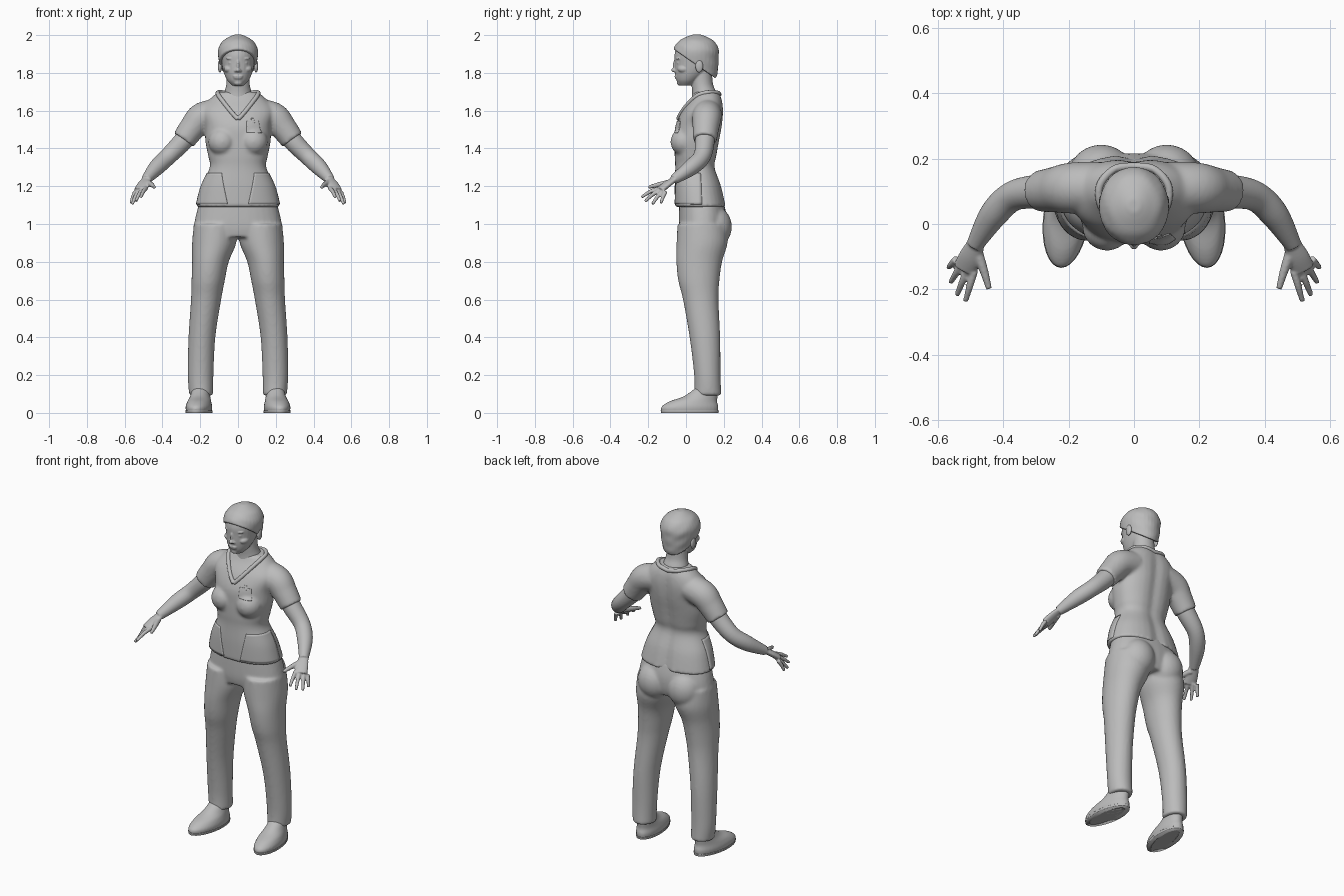
import bpy
import bmesh
import math
from mathutils import Vector, Matrix
from mathutils.bvhtree import BVHTree

default_cube = bpy.data.objects.get("Cube")
if default_cube:
    bpy.data.objects.remove(default_cube, do_unlink=True)

SIDES = 32
UP = Vector((0, 0, 1))

grey = bpy.data.materials.new("plain_grey")
grey.use_nodes = True
grey.diffuse_color = (0.5, 0.5, 0.5, 1)
grey.node_tree.nodes["Principled BSDF"].inputs["Base Color"].default_value = grey.diffuse_color


def spline(keys, steps=6):
    """Smoothly interpolate a list of equal-length tuples."""
    padded = [keys[0], *keys, keys[-1]]
    result = []
    for before, start, end, after in zip(padded, padded[1:], padded[2:], padded[3:]):
        for step in range(steps):
            t = step / steps
            result.append([b + t / 2 * (c - a + t * (2 * a - 5 * b + 4 * c - d + t * (3 * (b - c) + d - a)))
                           for a, b, c, d in zip(before, start, end, after)])
    result.append(list(keys[-1]))
    return result


def skin(bm, rings):
    """Bridge a list of point rings and cap both ends."""
    loops = [[bm.verts.new(point) for point in ring] for ring in rings]
    for lower, upper in zip(loops, loops[1:]):
        for i in range(SIDES):
            j = (i + 1) % SIDES
            bm.faces.new((lower[i], lower[j], upper[j], upper[i]))
    bm.faces.new(loops[0][::-1])
    bm.faces.new(loops[-1])


def rounded(value, power):
    return math.copysign(abs(value) ** power, value)


def stack(bm, keys, power=1.0, groove=0.0, toe_out=0.0):
    """Loft level ovals given as (z, centre x, centre y, radius x, radius y)."""
    rings = []
    for z, cx, cy, rx, ry in spline(keys):
        ring = []
        for i in range(SIDES):
            angle = math.tau * i / SIDES
            x = cx + rx * rounded(math.cos(angle), power)
            y = ry * rounded(math.sin(angle), power)
            if y > 0:
                y *= 1 - groove * math.exp(-(x / 0.035) ** 2)
            ring.append((x - toe_out * y, cy + y, z))
        rings.append(ring)
    skin(bm, rings)


def limb(bm, keys, flat=1.0):
    """Loft a tube along (x, y, z, radius) points."""
    path = spline(keys)
    centres = [Vector(key[:3]) for key in path]
    rings = []
    for i, centre in enumerate(centres):
        tangent = (centres[min(i + 1, len(path) - 1)] - centres[max(i - 1, 0)]).normalized()
        across = tangent.cross(UP).normalized()
        over = across.cross(tangent)
        radius = path[i][3]
        rings.append([centre + radius * (across * math.cos(a) + over * flat * math.sin(a))
                      for a in (math.tau * k / SIDES for k in range(SIDES))])
    skin(bm, rings)


def ball(bm, centre, radii):
    bmesh.ops.create_uvsphere(bm, u_segments=24, v_segments=16, radius=1,
                              matrix=Matrix.Translation(centre) @ Matrix.Diagonal((*radii, 1)))


def finish(name, bm, voxel=None, smooth=4, mirror=True, thickness=None):
    """Turn a bmesh into an object, fusing its overlapping shells."""
    bmesh.ops.recalc_face_normals(bm, faces=bm.faces)
    mesh = bpy.data.meshes.new(name)
    bm.to_mesh(mesh)
    bm.free()
    mesh.materials.append(grey)
    mesh.shade_smooth()
    obj = bpy.data.objects.new(name, mesh)
    bpy.context.collection.objects.link(obj)
    if mirror:
        obj.modifiers.new("both_sides", "MIRROR").use_mirror_merge = False
    if thickness:
        obj.modifiers.new("thickness", "SOLIDIFY").thickness = thickness
    if voxel:
        fuse = obj.modifiers.new("fuse", "REMESH")
        fuse.mode = "VOXEL"
        fuse.voxel_size = voxel
        fuse.use_smooth_shade = True
        soften = obj.modifiers.new("soften", "SMOOTH")
        soften.factor = 0.5
        soften.iterations = smooth
    return obj


# Tunic: torso, bust and short sleeves
bm = bmesh.new()
stack(bm, [(1.09, 0, .078, .224, .137), (1.2, 0, .065, .195, .125), (1.3, 0, .05, .15, .107),
           (1.36, 0, .053, .158, .113), (1.44, 0, .06, .173, .12), (1.52, 0, .07, .175, .125),
           (1.6, 0, .09, .195, .11), (1.66, 0, .108, .15, .085), (1.7, 0, .11, .105, .066)],
      power=0.88, groove=0.1)
ball(bm, (.083, -.008, 1.435), (.075, .074, .075))
limb(bm, [(.1, .115, 1.59, .075), (.19, .11, 1.565, .078), (.24, .105, 1.51, .07), (.288, .1, 1.445, .063)])
tunic = finish("tunic", bm, 0.009, 5)

# Trousers: pelvis, seat and legs
bm = bmesh.new()
stack(bm, [(1.13, 0, .08, .2, .115), (1.05, 0, .088, .222, .126), (.98, 0, .088, .234, .126),
           (.93, 0, .085, .225, .115)], power=0.9)
ball(bm, (.1, .148, .985), (.1, .095, .11))
stack(bm, [(1, .118, .085, .116, .13), (.9, .126, .085, .117, .135), (.8, .146, .07, .097, .121),
           (.7, .158, .068, .088, .109), (.6, .169, .078, .08, .094), (.4, .191, .1, .071, .081),
           (.2, .198, .113, .068, .07), (.092, .195, .116, .063, .072)])
finish("trousers", bm, 0.009, 5)

# Shoes with ankles
bm = bmesh.new()
stack(bm, [(0, .207, .02, .064, .148), (.03, .207, .02, .069, .152), (.06, .205, .038, .062, .127),
           (.09, .2, .08, .052, .088), (.14, .196, .115, .044, .055)], toe_out=0.1)
finish("shoes", bm, 0.007, 3)
bm = bmesh.new()
stack(bm, [(0, .207, .02, .069, .152), (.012, .207, .02, .071, .154)], toe_out=0.1)
finish("shoe_soles", bm)

# Bare arms and hands
bm = bmesh.new()
limb(bm, [(.24, .104, 1.51, .05), (.29, .1, 1.44, .052), (.37, .085, 1.358, .046),
          (.43, .028, 1.3, .043), (.487, -.065, 1.235, .026)])
limb(bm, [(.478, -.05, 1.245, .025), (.5, -.1, 1.21, .035), (.517, -.138, 1.18, .036)], flat=0.5)
finger_tips = [(.515, -.236, 1.142), (.541, -.217, 1.12), (.56, -.178, 1.105), (.567, -.133, 1.11)]
for finger, tip in enumerate(finger_tips):
    knuckle = Vector((.488, -.143, 1.188)).lerp(Vector((.543, -.108, 1.172)), finger / 3)
    middle = knuckle.lerp(Vector(tip), 0.5) + UP * 0.006
    limb(bm, [(*knuckle, .012), (*middle, .0105), (*tip, .008)])
limb(bm, [(.48, -.08, 1.22, .017), (.458, -.145, 1.208, .013), (.443, -.198, 1.195, .009)])
finish("arms_and_hands", bm, 0.005, 2)

# Head, neck and facial features
bm = bmesh.new()
stack(bm, [(1.733, 0, 0, .03, .035), (1.76, 0, .01, .056, .06), (1.8, 0, .03, .075, .088),
           (1.85, 0, .048, .086, .108), (1.9, 0, .05, .09, .11), (1.95, 0, .052, .08, .092),
           (1.985, 0, .055, .04, .045)])
stack(bm, [(1.58, 0, .09, .1, .07), (1.68, 0, .098, .076, .066), (1.74, 0, .086, .062, .057),
           (1.82, 0, .08, .06, .057)])
ball(bm, (0, -.064, 1.815), (.013, .014, .011))     # nose tip
ball(bm, (0, -.056, 1.84), (.009, .013, .034))      # nose bridge
ball(bm, (.012, -.057, 1.811), (.008, .01, .008))   # nostrils
ball(bm, (.009, -.05, 1.782), (.018, .011, .006))   # upper lip
ball(bm, (.007, -.048, 1.773), (.017, .011, .006))  # lower lip
ball(bm, (0, -.034, 1.748), (.022, .015, .015))     # chin
ball(bm, (.034, -.036, 1.876), (.028, .018, .008))  # brows
ball(bm, (.035, -.038, 1.853), (.017, .012, .008))  # eyes
ball(bm, (.046, -.01, 1.82), (.03, .035, .022))     # cheeks
ball(bm, (.096, .07, 1.835), (.011, .021, .034))    # ears
finish("head_and_neck", bm, 0.004, 2)

# Short hair, trimmed along a sloping hairline
bm = bmesh.new()
stack(bm, [(1.745, 0, .09, .066, .058), (1.8, 0, .061, .088, .106), (1.86, 0, .053, .101, .119),
           (1.92, 0, .053, .106, .12), (1.965, 0, .055, .084, .097), (1.99, 0, .056, .048, .056),
           (2.003, 0, .056, .018, .02)])
for vert in bm.verts:
    wave = 1 + 0.012 * math.sin(60 * vert.co.y + 90 * vert.co.z) * math.cos(45 * vert.co.x)
    vert.co.x *= wave
    vert.co.y = .055 + (vert.co.y - .055) * wave
bmesh.ops.bisect_plane(bm, geom=bm.verts[:] + bm.edges[:] + bm.faces[:], plane_co=(0, .06, 1.838),
                       plane_no=(0, .7, 1), clear_inner=True)
bmesh.ops.holes_fill(bm, edges=[edge for edge in bm.edges if edge.is_boundary], sides=0)
finish("hair", bm, 0.005, 3, mirror=False)

# Surface lookup for trims that lie on the tunic
bpy.context.view_layer.update()
surface = BVHTree.FromObject(tunic, bpy.context.evaluated_depsgraph_get())

# V-shaped collar
bm = bmesh.new()
neckline = [(0, -.06, 1.562), (.035, -.04, 1.6), (.075, 0, 1.65), (.108, .055, 1.688),
            (.105, .12, 1.7), (.06, .168, 1.694), (0, .18, 1.686)]
limb(bm, [(*surface.find_nearest(Vector(point))[0], .012) for point in neckline])
finish("collar", bm, 0.005, 2)


def tunic_plate(name, low, high, inner_low, inner_high, outer, mirror):
    """Thin plate wrapped on the tunic, spanning heights and angles from the front."""
    bm = bmesh.new()
    count = 14
    rows = []
    for i in range(count + 1):
        z = low + (high - low) * i / count
        inner = inner_low + (inner_high - inner_low) * i / count
        row = []
        for j in range(count + 1):
            angle = inner + (outer - inner) * j / count
            outward = Vector((math.sin(angle), -math.cos(angle), 0))
            axis = Vector((0, .06, z))
            hit = surface.ray_cast(axis + outward * 0.5, -outward)[0] or axis + outward * 0.15
            row.append(bm.verts.new(hit + outward * 0.004))
        rows.append(row)
    for lower, upper in zip(rows, rows[1:]):
        for j in range(count):
            bm.faces.new((lower[j], lower[j + 1], upper[j + 1], upper[j]))
    finish(name, bm, mirror=mirror, thickness=0.008)


# Pockets and the small clip on the chest
tunic_plate("hip_pockets", 1.105, 1.27, 0.43, 0.68, 1.68, True)
tunic_plate("chest_pocket", 1.485, 1.545, 0.36, 0.4, 0.88, False)
tunic_plate("chest_clip", 1.535, 1.56, 0.6, 0.62, 0.72, False)
